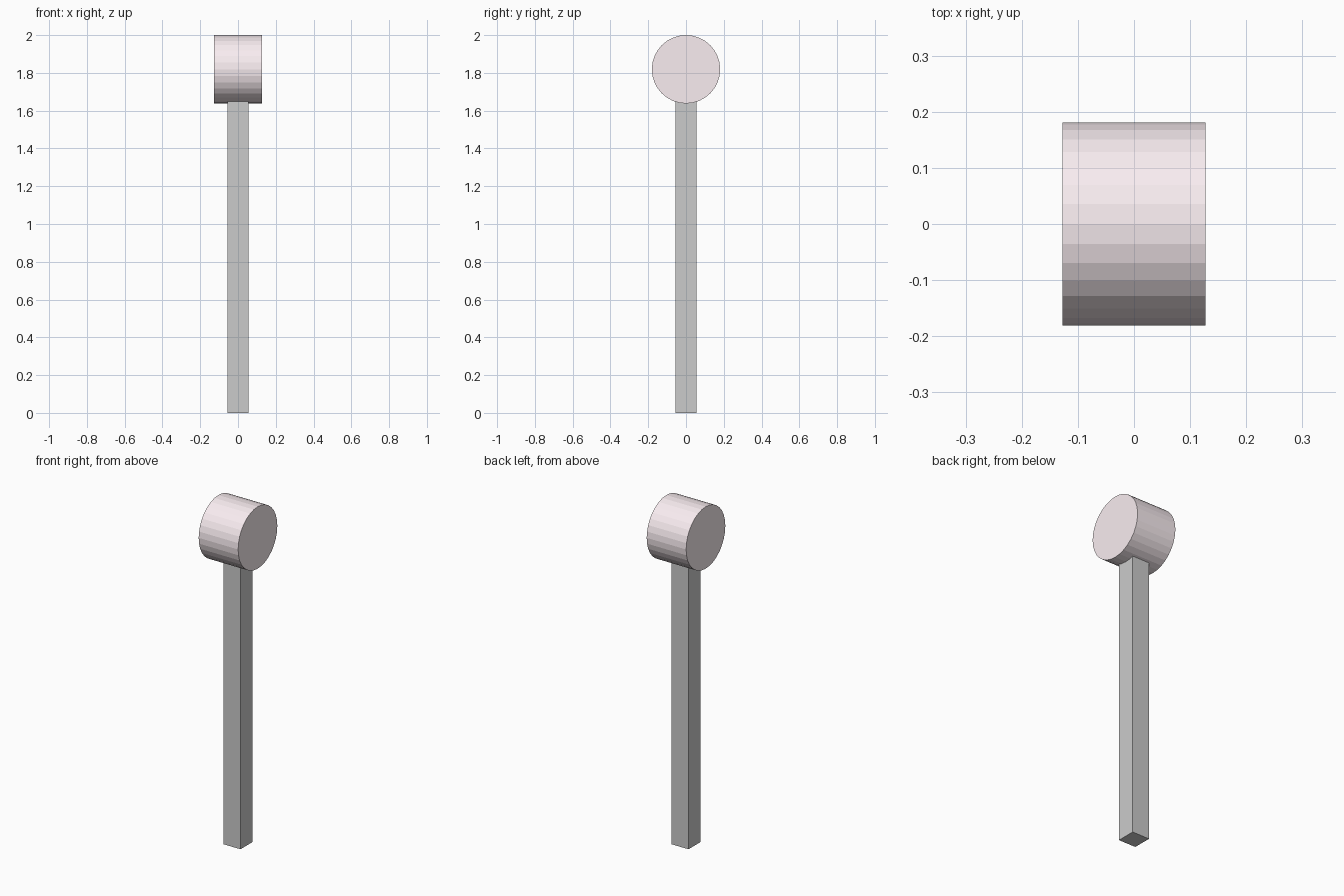
import bpy
from math import pi

if "Cube" in bpy.data.objects:
    bpy.data.objects.remove(bpy.data.objects["Cube"])

HEAD_RADIUS = 0.181
HEAD_LENGTH = 0.255
HANDLE_WIDTH = 0.11
HANDLE_TOP = 1.66
HEAD_CENTRE = 2.0 - HEAD_RADIUS

# Square handle, its top sunk slightly into the head
bpy.ops.mesh.primitive_cube_add(size=1, location=(0, 0, HANDLE_TOP / 2))
handle = bpy.context.object
handle.name = "handle"
handle.scale = (HANDLE_WIDTH, HANDLE_WIDTH, HANDLE_TOP)
bpy.ops.object.transform_apply(location=False, rotation=False, scale=True)

# Flat-sided drum head lying along x
bpy.ops.mesh.primitive_cylinder_add(
    vertices=32, radius=HEAD_RADIUS, depth=HEAD_LENGTH,
    location=(0, 0, HEAD_CENTRE), rotation=(0, pi / 2, 0))
head = bpy.context.object
head.name = "mallet_head"

# Pale pinkish grey for the head
pale = bpy.data.materials.new("pale_pink_grey")
pale.diffuse_color = (0.95, 0.85, 0.88, 1)
pale.use_nodes = True
pale.node_tree.nodes["Principled BSDF"].inputs["Base Color"].default_value = pale.diffuse_color
head.data.materials.append(pale)
